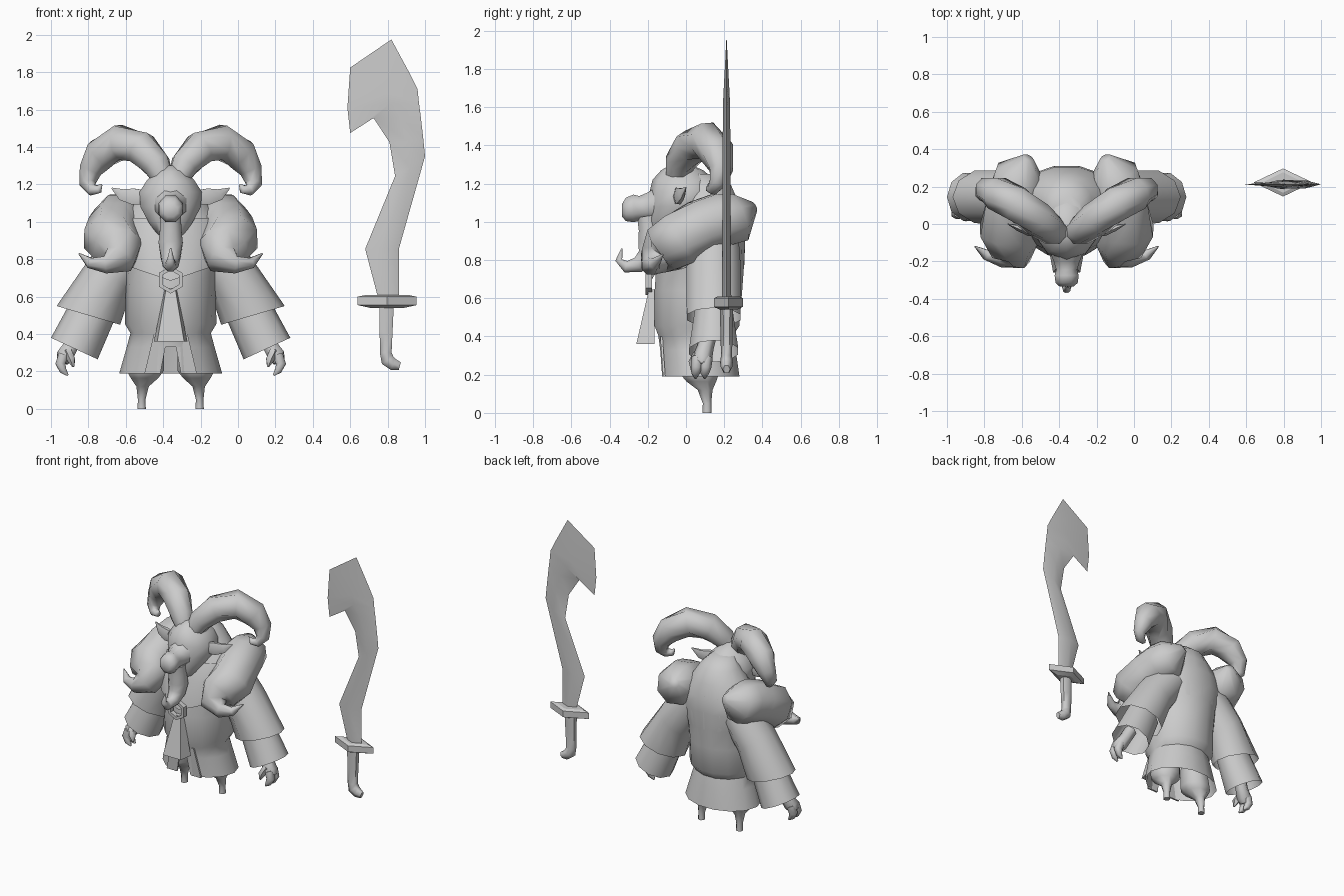
import bpy, bmesh, math
from mathutils import Vector as V

if "Cube" in bpy.data.objects:
    bpy.data.objects.remove(bpy.data.objects["Cube"])

grey = bpy.data.materials.new("plain grey")
grey.use_nodes = True
COLOR = (0.6, 0.6, 0.6, 1)
grey.diffuse_color = COLOR
grey.node_tree.nodes["Principled BSDF"].inputs["Base Color"].default_value = COLOR
CX = -0.36  # centre line of the figure


def ring(c, u, v, n=8, phase=0.5):
    """Ellipse of n points round c with half axes u and v."""
    c, u, v = V(c), V(u), V(v)
    return [c + u * math.cos((i + phase) * math.tau / n) + v * math.sin((i + phase) * math.tau / n)
            for i in range(n)]


def finish(name, bm, x, mirror, angle):
    bmesh.ops.remove_doubles(bm, verts=bm.verts, dist=0.0005)
    bmesh.ops.recalc_face_normals(bm, faces=bm.faces)
    me = bpy.data.meshes.new(name)
    bm.to_mesh(me)
    bm.free()
    me.materials.append(grey)
    ob = bpy.data.objects.new(name, me)
    bpy.context.collection.objects.link(ob)
    ob.location.x = x
    bpy.ops.object.select_all(action='DESELECT')
    bpy.context.view_layer.objects.active = ob
    ob.select_set(True)
    bpy.ops.object.shade_smooth_by_angle(angle=math.radians(angle))
    if mirror:
        ob.modifiers.new("Mirror", 'MIRROR')


def loft(name, rings, caps=(True, True), closed=False, x=CX, mirror=False, angle=65, skip=None):
    """Skin a list of rings; skip(centre) leaves out faces."""
    bm = bmesh.new()
    rows = [[bm.verts.new(p) for p in r] for r in rings]
    n = len(rows[0])
    pairs = list(zip(rows, rows[1:])) + ([(rows[-1], rows[0])] if closed else [])
    for a, b in pairs:
        for i in range(n):
            q = (a[i], a[(i + 1) % n], b[(i + 1) % n], b[i])
            if not (skip and skip(sum((w.co for w in q), V()) / 4)):
                bm.faces.new(q)
    if not closed:
        for use, row in zip(caps, (rows[0], rows[-1])):
            if use:
                bm.faces.new(row)
    finish(name, bm, x, mirror, angle)


def tube(name, pts, ref, n=8, flat=1.0, **kw):
    """Tapered tube through (x, y, z, radius) points."""
    ps = [V(p[:3]) for p in pts]
    rings = []
    for i, p in enumerate(pts):
        t = (ps[min(i + 1, len(ps) - 1)] - ps[max(i - 1, 0)]).normalized()
        u = V(ref).cross(t).normalized()
        rings.append(ring(ps[i], u * p[3], t.cross(u) * p[3] * flat, n))
    loft(name, rings, **kw)


def stack(name, rows, n=12, phase=0.5, dip=0, **kw):
    """Loft upwards from (z, half width, front y, back y) rows."""
    rings = []
    for k, (z, rx, f, b) in enumerate(rows):
        r = ring((0, (f + b) / 2, z), (rx, 0, 0), (0, (b - f) / 2, 0), n, phase)
        if k == 0 and dip:
            for p in r:
                if p.y < 0.05:
                    p.z -= dip * max(0, 1 - abs(p.x) / rx)
        rings.append(r)
    loft(name, rings, **kw)


# Robe: flared skirt split at the front, jacket overhang, wide shoulders
stack("robe", [(.19, .275, -.13, .285), (.33, .235, -.14, .265), (.405, .215, -.15, .25),
               (.455, .245, -.17, .285), (.64, .24, -.17, .30), (.78, .255, -.16, .31),
               (.90, .31, -.13, .315), (1.00, .28, -.09, .31), (1.10, .20, -.05, .28),
               (1.19, .14, -.02, .24), (1.25, .08, 0, .16)],
      n=14, phase=0, caps=(False, True), angle=45,
      skip=lambda c: c.z < .3 and c.y < -.07 and abs(c.x) < .07)
# Shoulder mantle coming to a point under the chin
stack("mantle", [(.775, .265, -.185, .305), (.90, .312, -.15, .31), (1.02, .26, -.10, .30)],
      n=16, phase=0, dip=.09, caps=(False, False))


def sleeve(name, rows):
    """Sleeve tier from (outer rim point, inner rim point, half depth) rows."""
    rings = []
    for (ox, oz), (ix, iz), ry in rows:
        rings.append(ring(((ox + ix) / 2, .145, (oz + iz) / 2),
                          ((ox - ix) / 2, 0, (oz - iz) / 2), (0, ry, 0), 10, 0))
    loft(name, rings, caps=(False, False), mirror=True)


sleeve("upper_sleeve", [((.25, 1.03), (.10, .78), .135), ((.43, .81), (.21, .63), .15),
                        ((.61, .55), (.27, .45), .148)])
sleeve("lower_sleeve", [((.52, .60), (.29, .50), .10), ((.64, .38), (.39, .265), .135)])

# Hands with thick claws and a thumb
tube("hand", [(.49, .12, .42, .045), (.53, .10, .34, .045), (.565, .085, .285, .052),
              (.58, .08, .25, .035)], (0, 1, 0), n=6, mirror=True)
for k, y in enumerate((.06, .108)):
    tube("finger_%d" % (k + 1), [(.572, y, .29, .032), (.59, y - .005, .24, .03),
                                 (.575, y - .01, .205, .022), (.55, y - .01, .18, .006)],
         (0, 1, 0), n=6, mirror=True)
tube("thumb", [(.55, .06, .31, .026), (.53, .035, .265, .024), (.52, .03, .225, .006)],
     (0, 1, 0), n=5, mirror=True)

# Legs with narrow hooves
loft("leg", [ring((x, y, z), (rx, 0, 0), (0, ry, 0), 8) for x, y, z, rx, ry in
             ((.12, .07, .36, .09, .10), (.135, .07, .205, .108, .11), (.14, .08, .165, .08, .085),
              (.15, .10, .12, .036, .042), (.155, .11, .05, .022, .024), (.155, .11, 0, .024, .025))],
     mirror=True)

# Head, muzzle and curled beard
stack("head", [(.93, .075, -.18, 0), (1.0, .125, -.20, .08), (1.08, .17, -.195, .15),
               (1.16, .175, -.19, .17), (1.22, .135, -.175, .15), (1.27, .085, -.13, .09),
               (1.30, .04, -.08, .02)], n=10)
loft("muzzle", [ring((0, y, z), (rx, 0, 0), (0, 0, rz), 8) for y, z, rx, rz in
                ((-.10, 1.11, .12, .11), (-.20, 1.08, .075, .08), (-.245, 1.07, .06, .07),
                 (-.275, 1.07, .07, .078), (-.315, 1.065, .064, .066), (-.335, 1.06, .04, .035))])
tube("beard", [(0, -.20, 1.03, .06), (0, -.19, .96, .062), (0, -.185, .89, .07),
               (0, -.20, .82, .058), (0, -.25, .775, .045), (0, -.315, .765, .033),
               (0, -.352, .80, .02), (0, -.335, .86, .004)], (1, 0, 0), n=8)
tube("ear", [(.12, -.05, 1.13, .04), (.20, -.04, 1.135, .05), (.26, -.02, 1.145, .035),
             (.315, 0, 1.18, .004)], (0, 1, 0), n=6, flat=.5, mirror=True)

# Ram horns
tube("horn", [(.04, -.05, 1.23, .06), (.075, -.035, 1.305, .08), (.155, .025, 1.39, .096),
              (.27, .11, 1.425, .10), (.375, .165, 1.36, .094), (.43, .185, 1.275, .066),
              (.445, .165, 1.205, .046), (.42, .14, 1.17, .032), (.385, .125, 1.175, .024),
              (.37, .12, 1.20, .006)], (0, 1, 0), n=8, mirror=True)

# Great shoulder tusks, wedge-ended behind and curling outwards at the front
tube("shoulder_tusk", [(.205, .355, 1.08, .03), (.25, .265, 1.025, .14), (.27, .18, 1.01, .15),
                       (.295, .08, .975, .15), (.32, -.03, .91, .155), (.285, -.11, .855, .14),
                       (.275, -.165, .80, .09), (.35, -.185, .77, .05), (.43, -.165, .78, .03),
                       (.49, -.12, .83, .004)],
     (0, 0, 1), n=8, mirror=True, angle=60)

# Hexagonal clasp and hanging sash
hexagon = []
for i in range(6):
    a = math.tau * (i + .5) / 6
    d = V((math.cos(a), 0, math.sin(a)))
    hexagon.append(ring(V((0, -.195, .69)) + d * .062, d * .016, (0, .024, 0), 4))
loft("clasp", hexagon, closed=True, angle=20)


def slab(z, w, front, back):
    return [V((-w, back, z)), V((w, back, z)), V((w * .8, front, z)), V((-w * .8, front, z))]


loft("sash", [slab(.645, .03, -.195, -.165), slab(.60, .04, -.205, -.165),
              slab(.36, .09, -.26, -.165)], angle=25)
# Two cloth tails inside the skirt split
loft("skirt_tail", [[V((x0, y, z)), V((x1, y, z)), V((x1, y + .012, z)), V((x0, y + .012, z))]
                    for x0, x1, y, z in ((.015, .09, -.135, .40), (.055, .14, -.12, .19))],
     mirror=True, angle=25)

# Curved blade: left edge, ridge and right edge for each row
SY = .212
blade_rows = [((.82, 1.975), (.82, 1.975), (.82, 1.975), 0),
              ((.60, 1.825), (.79, 1.82), (.92, 1.79), .008),
              ((.585, 1.61), (.79, 1.69), (.96, 1.71), .015),
              ((.60, 1.475), (.81, 1.63), (.967, 1.64), .018),
              ((.725, 1.555), (.865, 1.56), (.975, 1.58), .019),
              ((.81, 1.425), (.905, 1.43), (.99, 1.45), .02),
              ((.84, 1.245), (.92, 1.29), (1.0, 1.35), .021),
              ((.68, .855), (.77, .855), (.86, .855), .023),
              ((.75, .59), (.805, .59), (.86, .59), .025)]
loft("blade", [[V((l[0], SY, l[1])), V((m[0], SY - t, m[1])), V((r[0], SY, r[1])),
                V((m[0], SY + t, m[1]))] for l, m, r, t in blade_rows],
     caps=(False, True), x=0, angle=40)

# Diamond guard and hooked grip
loft("guard", [ring((.797, .222, z), (a, 0, 0), (0, b, 0), 4, 0) for z, a, b in
               ((.54, .09, .045), (.555, .158, .075), (.60, .158, .075), (.61, .11, .055))],
     x=0, angle=25)
tube("grip", [(.795, SY, .56, .044), (.792, SY, .42, .04), (.79, SY, .30, .036),
              (.80, SY, .26, .042), (.83, SY, .238, .037), (.865, SY, .228, .024)],
     (0, 1, 0), n=6, flat=.8, x=0)
